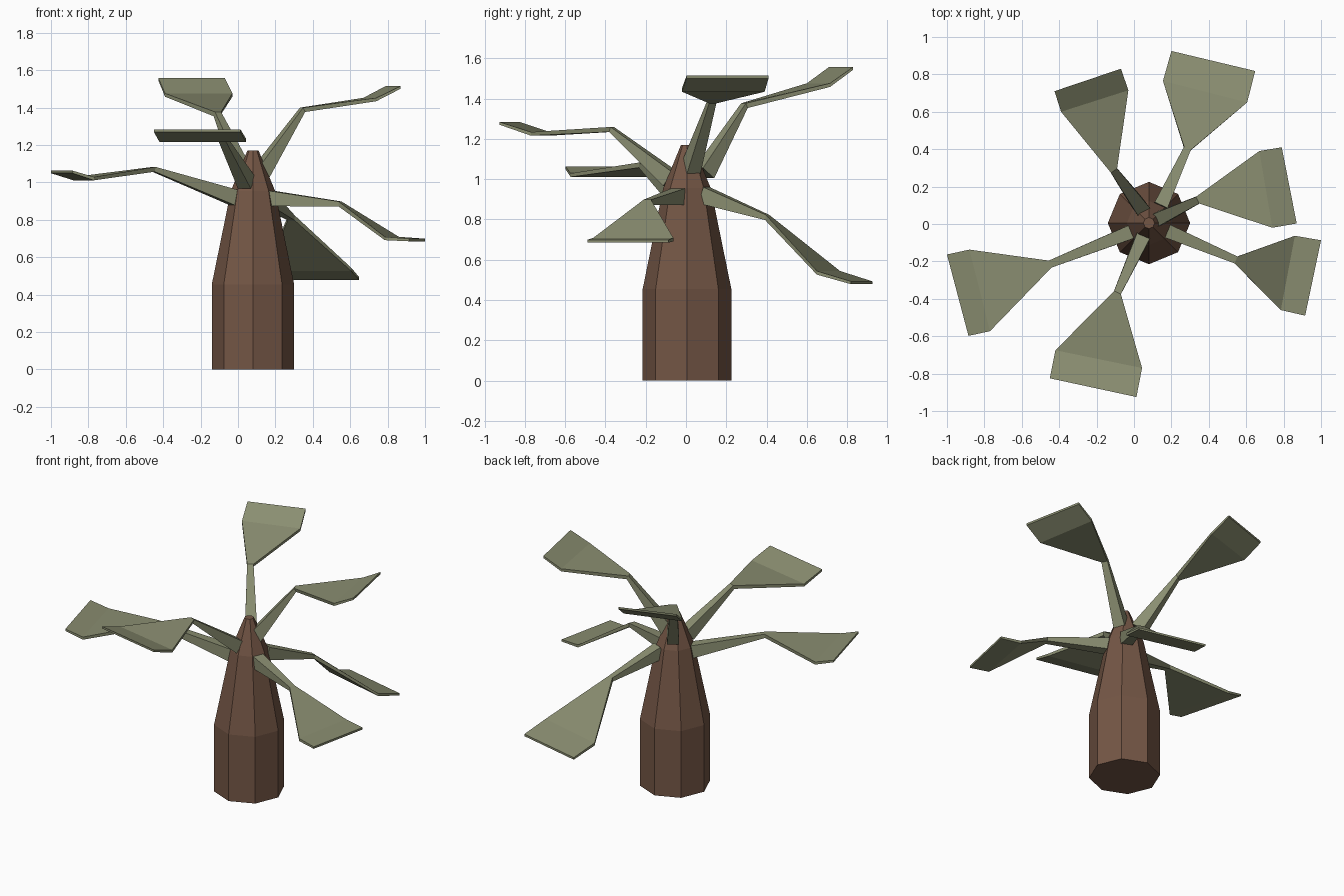
import bpy, bmesh, math
from mathutils import Vector

if "Cube" in bpy.data.objects:
    bpy.data.objects.remove(bpy.data.objects["Cube"])


def material(name, rgb):
    m = bpy.data.materials.new(name)
    m.diffuse_color = (*rgb, 1)
    m.use_nodes = True
    m.node_tree.nodes["Principled BSDF"].inputs["Base Color"].default_value = m.diffuse_color
    return m


BARK = material("bark brown", (0.175, 0.093, 0.060))
LEAF = material("leaf olive", (0.255, 0.270, 0.165))


def loft(name, rings, mat):
    """Skin a list of equal-length closed rings and cap both ends."""
    bm = bmesh.new()
    vs = [[bm.verts.new(p) for p in r] for r in rings]
    n = len(rings[0])
    for a, b in zip(vs, vs[1:]):
        for i in range(n):
            j = (i + 1) % n
            bm.faces.new((a[i], a[j], b[j], b[i]))
    bm.faces.new(vs[0])
    bm.faces.new(vs[-1])
    bmesh.ops.recalc_face_normals(bm, faces=bm.faces)
    me = bpy.data.meshes.new(name)
    bm.to_mesh(me)
    bm.free()
    me.materials.append(mat)
    ob = bpy.data.objects.new(name, me)
    bpy.context.collection.objects.link(ob)
    return ob


# Trunk: eight-sided bottle shape
def octagon(r, z):
    return [(0.08 + r * math.cos(k * math.pi / 4), 0.005 + r * math.sin(k * math.pi / 4), z)
            for k in range(8)]


loft("trunk", [octagon(r, z) for r, z in
               ((0.22, 0), (0.22, 0.455), (0.118, 0.955), (0.03, 1.17))], BARK)


def section(p, q, up, thick):
    """Four corners of a slab between p and q, thickened along up."""
    p, q, h = Vector(p), Vector(q), up * (thick / 2)
    return [p + h, q + h, q - h, p - h]


# Fronds: tapered stalk from the trunk, elbow, flared blade, bent tip
def frond(name, base, elbow, wide, wide_z, tip, tip_z):
    b, e = Vector(base), Vector(elbow)
    d = (e - b).normalized()
    side = Vector((d.y, -d.x, 0)).normalized()
    up = side.cross(d)
    z = Vector((0, 0, 1))
    # match the corner order of the blade to the stalk's side vector
    w = [(x, y, wide_z) for x, y in wide]
    t = [(x, y, tip_z) for x, y in tip]
    if (Vector(w[1]) - Vector(w[0])).dot(side) < 0:
        w.reverse()
        t.reverse()
    mid = (up + z).normalized()
    loft(name, [section(b - side * 0.038, b + side * 0.038, up, 0.085),
                section(e - side * 0.02, e + side * 0.02, mid, 0.026),
                section(*w, z, 0.018),
                section(*t, z, 0.014)], LEAF)


frond("right_upper_frond", (0.115, 0.02, 1.04), (0.345, 0.13, 1.388),
      ((0.67, 0.39), (0.74, -0.02)), 1.443, ((0.79, 0.41), (0.87, 0.003)), 1.508)
frond("back_right_frond", (0.14, 0.09, 0.92), (0.285, 0.403, 0.81),
      ((0.155, 0.765), (0.605, 0.65)), 0.535, ((0.20, 0.925), (0.648, 0.818)), 0.486)
frond("back_left_frond", (0.035, 0.09, 1.03), (-0.11, 0.29, 1.365),
      ((-0.39, 0.60), (-0.03, 0.715)), 1.467, ((-0.425, 0.71), (-0.07, 0.83)), 1.55)
frond("front_frond", (0.045, -0.075, 1.0), (-0.09, -0.37, 1.247),
      ((-0.42, -0.675), (0.043, -0.77)), 1.225, ((-0.45, -0.825), (0.013, -0.925)), 1.277)
frond("left_frond", (-0.01, -0.04, 0.915), (-0.45, -0.215, 1.07),
      ((-0.88, -0.137), (-0.77, -0.573)), 1.02, ((-1.0, -0.163), (-0.885, -0.598)), 1.056)
frond("right_lower_frond", (0.16, -0.03, 0.915), (0.545, -0.192, 0.885),
      ((0.86, -0.063), (0.785, -0.46)), 0.70, ((1.0, -0.087), (0.915, -0.49)), 0.692)
